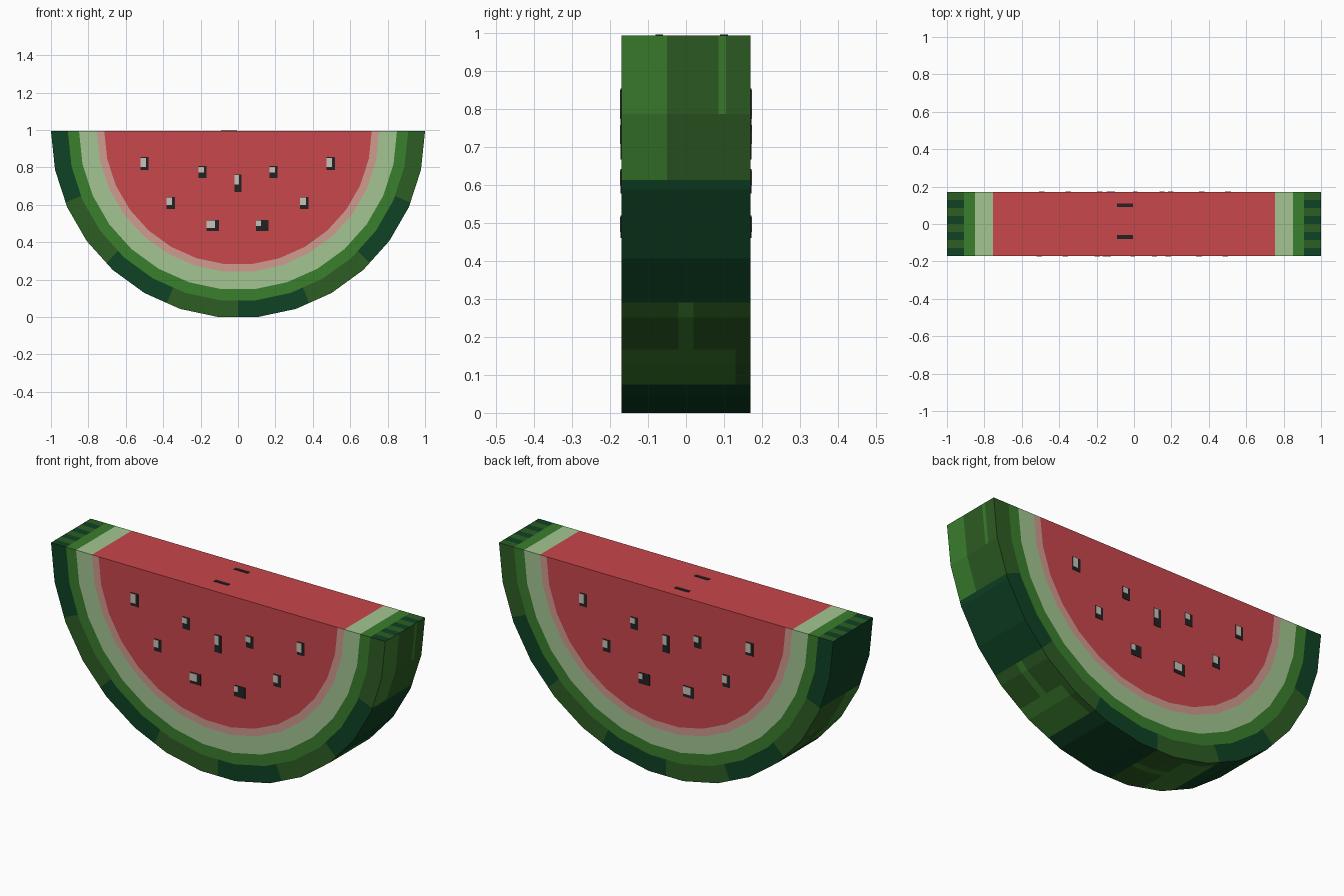
import bpy, bmesh, math

if "Cube" in bpy.data.objects:
    bpy.data.objects.remove(bpy.data.objects["Cube"])

HALF = 0.17          # half thickness
CZ = math.sin(math.radians(84))  # height of the flat cut


def linear(c):
    c /= 255
    return c / 12.92 if c < 0.04 else ((c + 0.055) / 1.055) ** 2.4


COLOURS = {"red flesh": (200, 71, 76), "pink flesh": (208, 155, 143),
           "pale rind": (163, 197, 146), "bright green": (58, 126, 45),
           "mid green": (45, 93, 35), "dark green": (14, 66, 36),
           "seed black": (34, 34, 34), "seed glint": (200, 196, 186)}
MATS = []
for name, rgb in COLOURS.items():
    m = bpy.data.materials.new(name)
    m.diffuse_color = (*[linear(c) for c in rgb], 1)
    m.use_nodes = True
    m.node_tree.nodes["Principled BSDF"].inputs["Base Color"].default_value = m.diffuse_color
    MATS.append(m)
RED, PINK, PALE, BRIGHT, MID, DARK, BLACK, GLINT = range(8)


def finish(name, bm):
    bmesh.ops.remove_doubles(bm, verts=bm.verts, dist=1e-5)
    mesh = bpy.data.meshes.new(name)
    bm.to_mesh(mesh)
    bm.free()
    for m in MATS:
        mesh.materials.append(m)
    bpy.context.collection.objects.link(bpy.data.objects.new(name, mesh))


def face(bm, pts, mat):
    f = bm.faces.new([bm.verts.new(p) for p in pts])
    f.material_index = mat


def on_rim(deg, r, y):
    """Point on the 15-sided half circle at this angle, scaled to r."""
    off = math.radians(deg % 12 - 6)
    r *= math.cos(math.radians(6)) / math.cos(off)
    a = math.radians(deg)
    return (r * math.cos(a), y, CZ - r * math.sin(a))


def stripe(deg):
    return DARK if int(deg / 22.5) % 2 else MID


def rim_colour(deg, y):
    """Sectors of dark and mid green, with brighter patches in the mid ones."""
    k = int(deg / 22.5)
    if k % 2:
        return DARK
    d = deg - k * 22.5
    if k in (0, 6):
        lit = y < -0.05 or (d < 12 and 0.085 < y < 0.105)
    else:
        lit = y < 0.13 if d > 11.25 else abs(y) < 0.02
    return BRIGHT if lit else MID


angles = sorted({12.0 * i for i in range(16)} | {11.25 * i for i in range(2, 16)})
radii = [1, 0.91, 0.85, 0.755, 0.715]
ring_cols = [None, BRIGHT, PALE, PINK]
rim_ys = [-HALF, -0.05, -0.02, 0.02, 0.085, 0.105, 0.13, HALF]

bm = bmesh.new()
for a, b in zip(angles, angles[1:]):
    mid = (a + b) / 2
    # cut faces, front and back
    for y in (-HALF, HALF):
        def add(pts, mat):
            face(bm, pts[::-1] if y < 0 else pts, mat)
        for i, col in enumerate(ring_cols):
            r, s = radii[i], radii[i + 1]
            add([on_rim(a, r, y), on_rim(b, r, y), on_rim(b, s, y), on_rim(a, s, y)][::-1][::-1],
                stripe(mid) if col is None else col)
        add([on_rim(a, radii[-1], y), on_rim(b, radii[-1], y), (0, y, CZ)], RED)
    # outer rind
    for y0, y1 in zip(rim_ys, rim_ys[1:]):
        face(bm, [on_rim(a, 1, y0), on_rim(b, 1, y0), on_rim(b, 1, y1), on_rim(a, 1, y1)],
             rim_colour(mid, (y0 + y1) / 2))

# flat top, with eight thin bands on the skin ends
edges = [-1, -0.91, -0.85, -0.755, 0.755, 0.85, 0.91, 1]
top_cols = [None, BRIGHT, PALE, RED, PALE, BRIGHT, None]
for x0, x1, col in zip(edges, edges[1:], top_cols):
    n = 8 if col is None else 1
    for j in range(n):
        y0, y1 = [-HALF + 2 * HALF * t / n for t in (j, j + 1)]
        mat = (MID if j % 2 else DARK) if col is None else col
        face(bm, [(x0, y0, CZ), (x1, y0, CZ), (x1, y1, CZ), (x0, y1, CZ)], mat)
bmesh.ops.recalc_face_normals(bm, faces=bm.faces)
finish("melon_slice", bm)


def plate(bm, lo, hi, mat):
    made = bmesh.ops.create_cube(bm, size=1)["verts"]
    for v in made:
        v.co = [h if c > 0 else l for c, l, h in zip(v.co, lo, hi)]
    for f in {f for v in made for f in v.link_faces}:
        f.material_index = mat


# seeds: x, z, width, height, glint width, glint height
SEEDS = [(-0.5, 0.82, .045, .07, .03, .05), (0.495, 0.82, .045, .07, .03, .05),
         (-0.19, 0.775, .045, .065, .03, .03), (0.19, 0.775, .045, .065, .03, .03),
         (0, 0.715, .04, .095, .025, .05), (-0.36, 0.61, .045, .065, .03, .04),
         (0.355, 0.61, .045, .065, .03, .04), (-0.135, 0.49, .065, .06, .045, .04),
         (0.13, 0.49, .065, .06, .025, .03)]
bm = bmesh.new()
for side in (-1, 1):
    for x, z, w, h, gw, gh in SEEDS:
        def slab(u0, u1, z0, z1, depth, mat):
            xs = sorted((x - side * u0, x - side * u1))  # u runs to the viewer's right
            ys = sorted((side * (HALF - 0.002), side * (HALF + depth)))
            plate(bm, (xs[0], ys[0], z0), (xs[1], ys[1], z1), mat)
        slab(-w / 2, w / 2, z - h / 2, z + h / 2, 0.002, BLACK)
        top = z + h / 2 - 0.004
        slab(-w / 2, -w / 2 + gw, top - gh, top, 0.004, GLINT)
finish("face_seeds", bm)

# two seeds showing on the flat top
bm = bmesh.new()
for y in (-0.07, 0.10):
    plate(bm, (-0.09, y - 0.01, CZ - 0.002), (-0.005, y + 0.01, CZ + 0.002), BLACK)
finish("top_seeds", bm)
